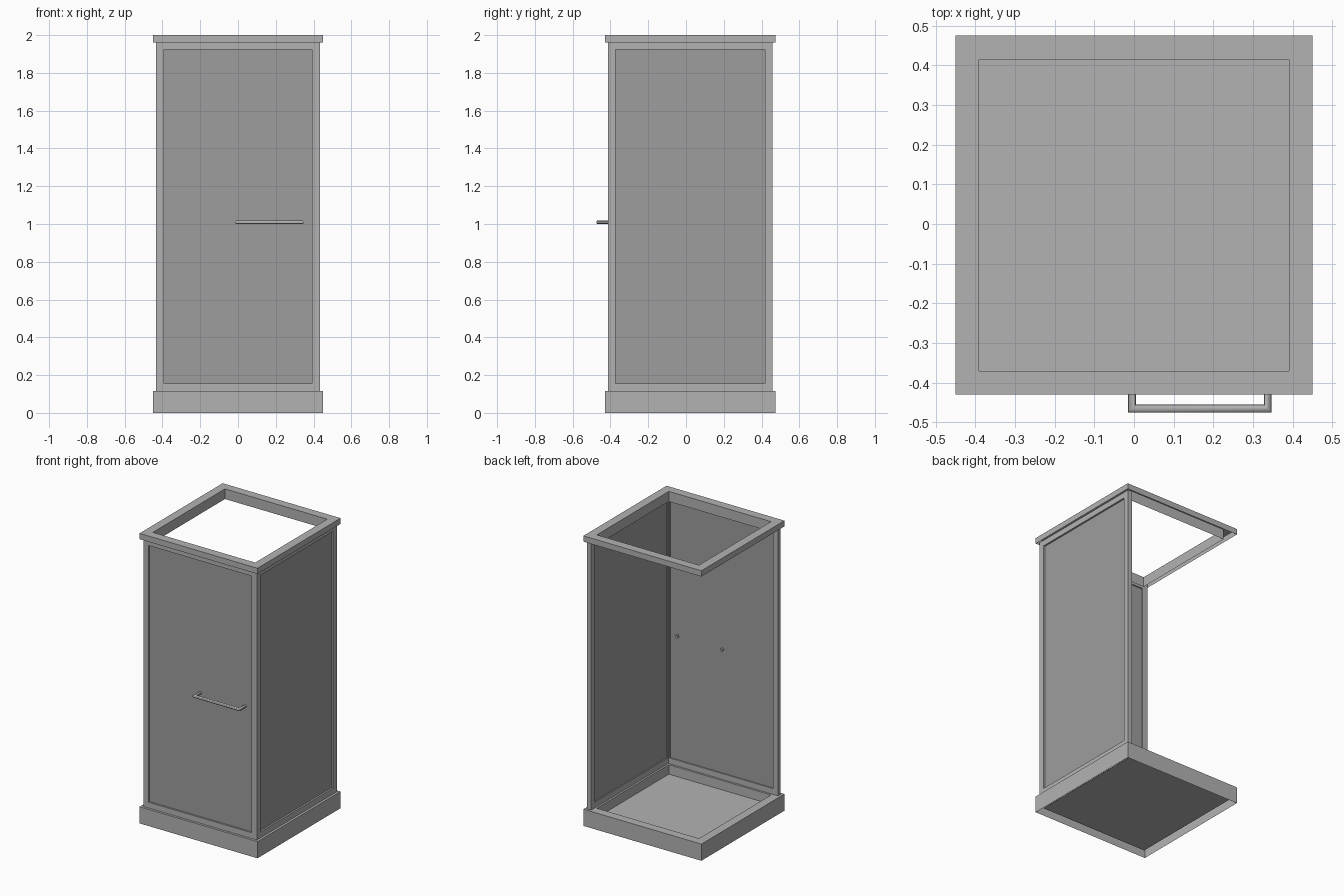
import bpy, bmesh
from mathutils import Vector
from math import cos, sin, pi

if "Cube" in bpy.data.objects:
    bpy.data.objects.remove(bpy.data.objects["Cube"])

X0, X1, Y0, Y1 = -0.45, 0.45, -0.43, 0.475   # outer footprint


def material(name, g):
    m = bpy.data.materials.new(name)
    m.diffuse_color = (g, g, g, 1)
    m.use_nodes = True
    m.node_tree.nodes["Principled BSDF"].inputs["Base Color"].default_value = m.diffuse_color
    return m


METAL = material("metal_grey", 0.45)
GLASS = material("glass_grey", 0.34)


def finish(name, bm, mat=METAL):
    me = bpy.data.meshes.new(name)
    bm.to_mesh(me)
    bm.free()
    me.materials.append(mat)
    ob = bpy.data.objects.new(name, me)
    bpy.context.collection.objects.link(ob)
    return ob


def bridge(bm, a, b):
    n = len(a)
    for i in range(n):
        j = (i + 1) % n
        bm.faces.new((a[i], a[j], b[j], b[i]))


def rect(bm, d, z):
    return [bm.verts.new((x, y, z)) for x, y in (
        (X0 + d, Y0 + d), (X1 - d, Y0 + d), (X1 - d, Y1 - d), (X0 + d, Y1 - d))]


# folded channel running round the footprint: profile of (inset, z)
def channel(name, profile, floor=False):
    bm = bmesh.new()
    loops = [rect(bm, d, z) for d, z in profile]
    for a, b in zip(loops, loops[1:]):
        bridge(bm, a, b)
    if floor:
        bm.faces.new(loops[-1])
    return finish(name, bm)


# rectangular frame in a wall plane; place(u, v, w) maps width, height, depth to xyz
def frame(name, u0, u1, v0, v1, border, depth, place):
    bm = bmesh.new()
    loops = []
    for d, w in ((0, 0), (border, 0), (border, depth), (0, depth)):
        loops.append([bm.verts.new(place(u, v, w)) for u, v in (
            (u0 + d, v0 + d), (u1 - d, v0 + d), (u1 - d, v1 - d), (u0 + d, v1 - d))])
    for i in range(4):
        bridge(bm, loops[i], loops[(i + 1) % 4])
    bmesh.ops.recalc_face_normals(bm, faces=bm.faces)
    return finish(name, bm)


def pane(name, u0, u1, v0, v1, w0, w1, place):
    bm = bmesh.new()
    loops = [[bm.verts.new(place(u, v, w)) for u, v in (
        (u0, v0), (u1, v0), (u1, v1), (u0, v1))] for w in (w0, w1)]
    bridge(bm, *loops)
    for lp in loops:
        bm.faces.new(lp)
    bmesh.ops.recalc_face_normals(bm, faces=bm.faces)
    return finish(name, bm, GLASS)


# round bar along a path in the xy plane, with mitred corners
def bar(name, path, z, r, sides=12):
    bm = bmesh.new()
    pts = [Vector((x, y, z)) for x, y in path]
    loops = []
    for i, p in enumerate(pts):
        a = (p - pts[i - 1]).normalized() if i else None
        b = (pts[i + 1] - p).normalized() if i < len(pts) - 1 else None
        t = ((a or b) + (b or a)).normalized()
        side = Vector((t.y, -t.x, 0)) / t.dot(a or b)
        loops.append([bm.verts.new(p + r * (side * cos(k) + Vector((0, 0, 1)) * sin(k)))
                      for k in (2 * pi * s / sides for s in range(sides))])
    for a, b in zip(loops, loops[1:]):
        bridge(bm, a, b)
    bm.faces.new(loops[0])
    bm.faces.new(loops[-1])
    bmesh.ops.recalc_face_normals(bm, faces=bm.faces)
    return finish(name, bm)


# tray with hollow rim and sunken floor, its underside plate, and the top rail
channel("shower_tray", [(0, 0), (0, 0.115), (0.06, 0.115), (0.06, 0.05)], floor=True)
bm = bmesh.new()
bm.faces.new(rect(bm, 0.035, 0.027)[::-1])
finish("tray_underside", bm)
channel("top_rail", [(0, 1.96), (0, 2.0), (0.06, 2.0), (0.06, 1.93)])

# framed glass walls at the front and right
walls = {
    "front_door": (-0.433, 0.433, lambda u, v, w: (u, -0.414 + w, v)),
    "right_wall": (-0.414, 0.459, lambda u, v, w: (0.433 - w, u, v)),
}
for name, (a, b, place) in walls.items():
    frame(name + "_frame", a, b, 0.115, 1.965, 0.04, 0.03, place)
    pane(name + "_glass", a + 0.038, b - 0.038, 0.15, 1.93, 0.012, 0.022, place)

# door handle: bent round bar whose ends pass through the glass
handle = bar("door_handle", [(-0.005, -0.375), (-0.005, -0.465), (0.337, -0.465), (0.337, -0.375)],
             1.009, 0.01)
bpy.context.view_layer.objects.active = handle
handle.select_set(True)
bpy.ops.object.shade_smooth_by_angle()
